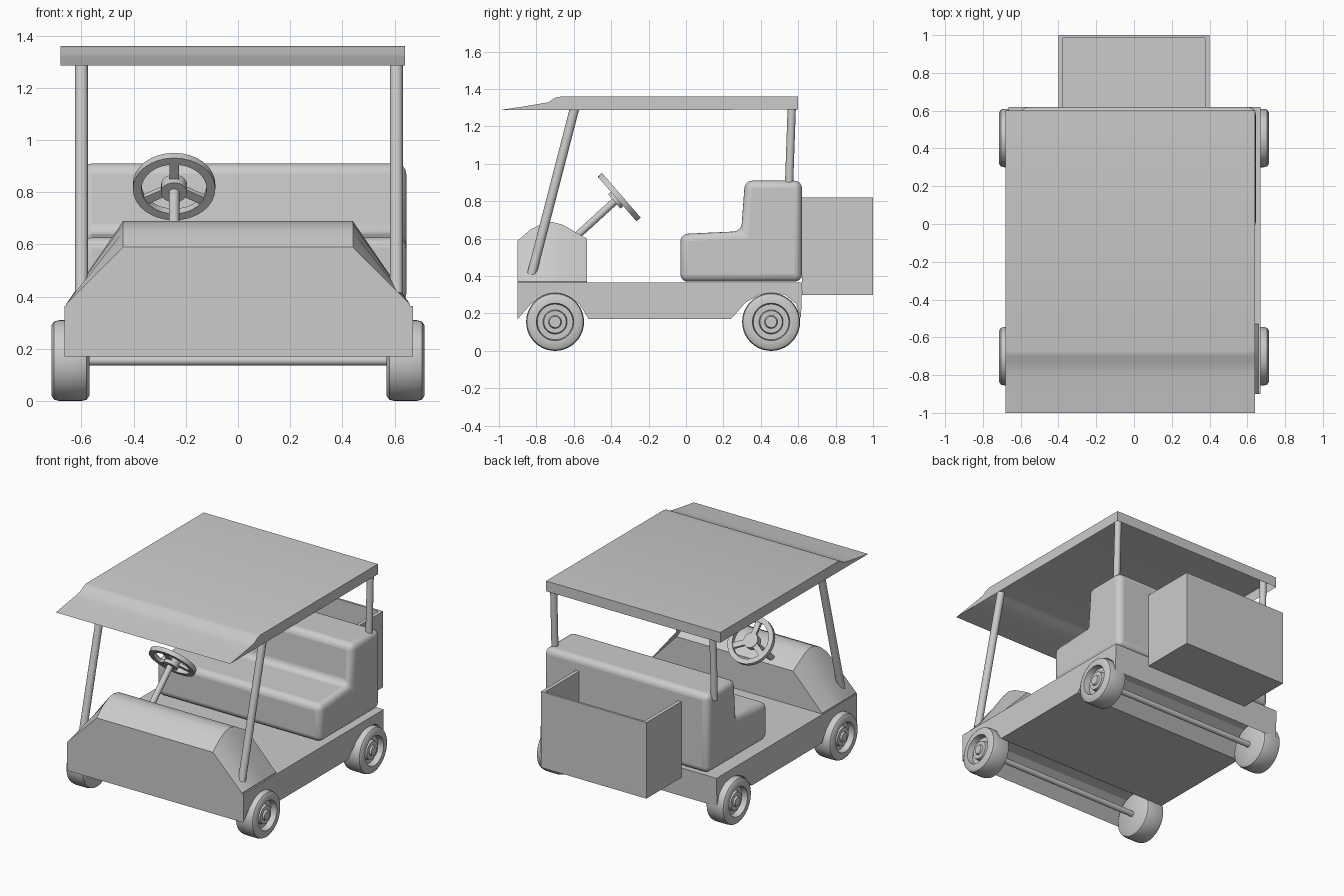
import bpy, bmesh, math
from mathutils import Vector, Matrix

if "Cube" in bpy.data.objects:
    bpy.data.objects.remove(bpy.data.objects["Cube"])


def finish(bm, name, smooth=False, fix=True):
    if fix:
        bmesh.ops.recalc_face_normals(bm, faces=bm.faces)
    me = bpy.data.meshes.new(name)
    bm.to_mesh(me)
    bm.free()
    ob = bpy.data.objects.new(name, me)
    bpy.context.collection.objects.link(ob)
    if smooth:
        bpy.context.view_layer.objects.active = ob
        bpy.ops.object.select_all(action='DESELECT')
        ob.select_set(True)
        bpy.ops.object.shade_smooth_by_angle(angle=math.radians(35))
    return ob


def loft(name, sections, caps=True, closed=True, smooth=False):
    """Bridge equal-length lists of 3D points."""
    bm = bmesh.new()
    rings = [[bm.verts.new(p) for p in s] for s in sections]
    n = len(rings[0])
    for a, b in zip(rings, rings[1:]):
        for i in range(n if closed else n - 1):
            j = (i + 1) % n
            bm.faces.new((a[i], a[j], b[j], b[i]))
    if caps:
        bm.faces.new(rings[0])
        bm.faces.new(rings[-1])
    bmesh.ops.remove_doubles(bm, verts=bm.verts, dist=1e-4)
    return finish(bm, name, smooth)


def prism(name, prof, x0, x1, **kw):
    return loft(name, [[(x, y, z) for y, z in prof] for x in (x0, x1)], **kw)


def lathe(name, prof, mat, steps=32):
    """Spin (radius, height) points about local z, then place by matrix."""
    bm = bmesh.new()
    vs = [bm.verts.new((r, 0, h)) for r, h in prof]
    es = [bm.edges.new(p) for p in zip(vs, vs[1:])]
    bmesh.ops.spin(bm, geom=vs + es, cent=(0, 0, 0), axis=(0, 0, 1),
                   angle=2 * math.pi, steps=steps)
    bmesh.ops.remove_doubles(bm, verts=bm.verts, dist=1e-4)
    bm.transform(mat)
    return finish(bm, name, True)


def rod(name, a, b, r, steps=20):
    a, b = Vector(a), Vector(b)
    d = b - a
    m = Matrix.Translation(a) @ d.to_track_quat('Z', 'Y').to_matrix().to_4x4()
    return lathe(name, [(0, 0), (r, 0), (r, d.length), (0, d.length)], m, steps)


def box(name, lo, hi, mat=Matrix()):
    bm = bmesh.new()
    lo, hi = Vector(lo), Vector(hi)
    bmesh.ops.create_cube(bm, size=1, matrix=mat @ Matrix.Translation((lo + hi) / 2)
                          @ Matrix.Diagonal((*(hi - lo), 1)))
    return finish(bm, name)


# chassis with wheel arches cut through the profile
prism("chassis", [(-.90, .365), (-.90, .17), (-.83, .25), (-.77, .29), (-.70, .30),
                  (-.63, .29), (-.57, .25), (-.52, .17), (.24, .17), (.32, .26),
                  (.39, .30), (.455, .31), (.53, .30), (.59, .25), (.615, .17),
                  (.62, .365)], -.665, .67)

# front cowl: rounded middle, sides sloping down to the chassis edge
cowl = [(-.90, .36), (-.90, .59), (-.83, .65), (-.77, .68), (-.72, .69),
        (-.66, .675), (-.53, .60), (-.53, .36)]
flat = [(y, min(z, .37)) for y, z in cowl]
loft("front_cowl", [[(x, y, z) for y, z in p] for x, p in
                    ((-.66, flat), (-.44, cowl), (.44, cowl), (.66, flat))], smooth=True)

# bench seat
seat = prism("bench_seat", [(-.03, .37), (-.03, .625), (.295, .64), (.315, .91),
                            (.62, .91), (.62, .37)], -.60, .645)
bev = seat.modifiers.new("round", 'BEVEL')
bev.width, bev.segments, bev.limit_method = .04, 4, 'ANGLE'
bpy.context.view_layer.objects.active = seat
bpy.ops.object.select_all(action='DESELECT')
seat.select_set(True)
bpy.ops.object.shade_smooth_by_angle(angle=math.radians(35))

# rear cargo box, open at the top
box("cargo_floor", (-.40, .62, .30), (.40, 1.0, .325))
box("cargo_back", (-.40, .985, .30), (.40, 1.0, .82))
for s, side in ((-1, "left"), (1, "right")):
    x = sorted((s * .375, s * .40))
    box(f"cargo_{side}", (x[0], .62, .30), (x[1], 1.0, .82))

# roof shell, open underneath, with a front lip
prof = [(.60, 1.29), (.60, 1.36), (-.67, 1.36), (-.70, 1.353), (-.735, 1.33),
        (-.80, 1.318), (-.88, 1.305), (-1.0, 1.287)]
prism("roof", prof, -.68, .64, closed=False, smooth=True)

# roof posts
for x, side in ((-.60, "left"), (.607, "right")):
    rod(f"front_post_{side}", (x, -.825, .41), (x, -.595, 1.30), .025)
    rod(f"rear_post_{side}", (x, .55, .86), (x, .567, 1.35), .022)

# wheels and axles
tyre = [(0, .57), (.135, .57), (.150, .58), (.155, .60), (.155, .685), (.150, .705),
        (.135, .715), (.10, .715), (.095, .675), (.065, .675), (.06, .70),
        (.035, .70), (.03, .712), (0, .712)]
for y, end in ((-.70, "front"), (.455, "rear")):
    rod(f"{end}_axle", (-.6, y, .155), (.6, y, .155), .019)
    for s, side in ((-1, "left"), (1, "right")):
        m = Matrix.Translation((0, y, .155)) @ Matrix.Rotation(s * math.pi / 2, 4, 'Y')
        lathe(f"{end}_wheel_{side}", tyre, m, 40)

# steering wheel, spokes, hub and column
axis = Vector((0, .755, .655)).normalized()
up = Vector((0, -axis.z, axis.y))
tilt = Matrix((Vector((1, 0, 0)), up, axis)).transposed().to_4x4()
m = Matrix.Translation((-.245, -.357, .822)) @ tilt
lathe("steering_ring", [(.125, -.015), (.158, -.015), (.158, .015), (.125, .015),
                        (.125, -.015)], m)
lathe("steering_hub", [(0, -.035), (.05, -.035), (.05, .012), (0, .012)], m, 24)
for i in range(3):
    box(f"spoke_{i + 1}", (-.018, .03, -.012), (.018, .135, .008),
        m @ Matrix.Rotation(i * math.tau / 3, 4, 'Z'))
rod("steering_column", (-.245, -.60, .60), (-.245, -.37, .81), .02)

# close the roof sides with flat end panels
for x, side in ((-.68, "left"), (.64, "right")):
    bm = bmesh.new()
    bm.faces.new([bm.verts.new((x, y, z)) for y, z in prof])
    finish(bm, f"roof_{side}_panel", fix=False)
for ob in (bpy.data.objects.get("roof"),):
    if len(ob.data.polygons) > len(prof) - 1:  # drop duplicate end caps
        bm = bmesh.new()
        bm.from_mesh(ob.data)
        caps = [f for f in bm.faces if len(f.verts) > 4]
        bmesh.ops.delete(bm, geom=caps, context='FACES')
        bm.to_mesh(ob.data)
        bm.free()
